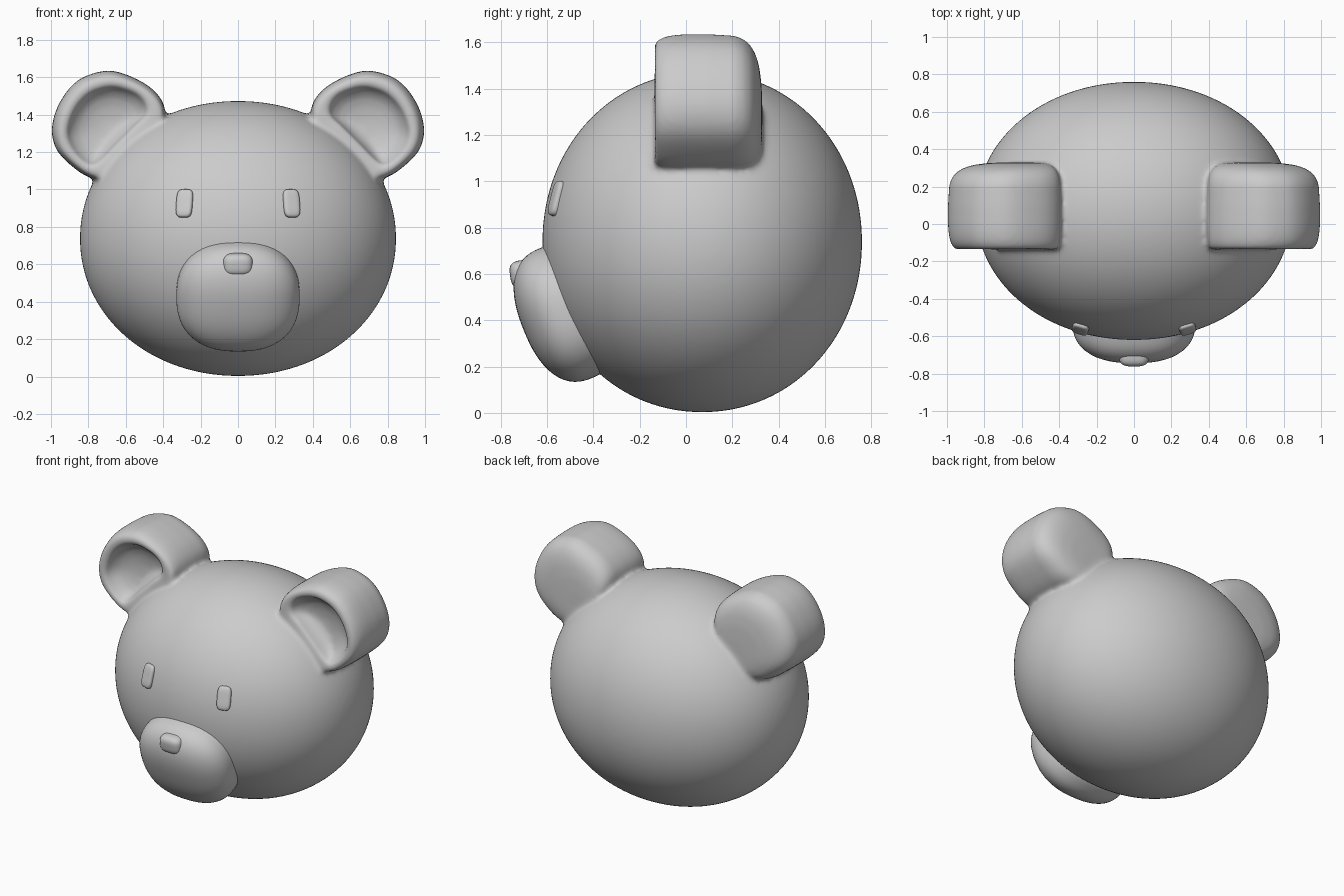
import bpy, bmesh, math
from mathutils import Vector, Matrix

if "Cube" in bpy.data.objects:
    bpy.data.objects.remove(bpy.data.objects["Cube"])

grey = bpy.data.materials.new("soft grey")
grey.diffuse_color = (0.6, 0.6, 0.6, 1)
grey.use_nodes = True
grey.node_tree.nodes["Principled BSDF"].inputs["Base Color"].default_value = grey.diffuse_color


def finish(name, bm):
    bmesh.ops.recalc_face_normals(bm, faces=bm.faces)
    me = bpy.data.meshes.new(name)
    bm.to_mesh(me)
    bm.free()
    me.materials.append(grey)
    me.polygons.foreach_set("use_smooth", [True] * len(me.polygons))
    ob = bpy.data.objects.new(name, me)
    bpy.context.collection.objects.link(ob)
    return ob


def blob(bm, centre, radii, power=2.0, pitch=0.0, yaw=0.0, seg=48):
    """Rounded box or ellipsoid: power 2 is an ellipsoid, higher is boxier."""
    vs = bmesh.ops.create_uvsphere(bm, u_segments=seg, v_segments=seg // 2, radius=1)["verts"]
    rot = Matrix.Rotation(yaw, 3, 'Z') @ Matrix.Rotation(pitch, 3, 'X')
    for v in vs:
        n = sum(abs(c) ** power for c in v.co) ** (1 / power)
        v.co = rot @ Vector([c / n * r for c, r in zip(v.co, radii)]) + Vector(centre)


def closed_curve(pts, steps=5):
    """Smooth closed curve through the points."""
    p = [Vector(q) for q in pts]
    n, out = len(p), []
    for i in range(n):
        a, b, c, d = p[i - 1], p[i], p[(i + 1) % n], p[(i + 2) % n]
        for k in range(steps):
            t = k / steps
            out.append(0.5 * (2 * b + (c - a) * t + (2 * a - 5 * b + 4 * c - d) * t * t
                              + (3 * b - a - 3 * c + d) * t ** 3))
    return out


# Ear outline and the outline of its hollow (x, z)
outer = closed_curve([(.39, 1.424), (.47, 1.547), (.656, 1.632), (.80, 1.612), (.896, 1.547),
                      (.97, 1.43), (.995, 1.31), (.965, 1.205), (.87, 1.11), (.78, 1.06),
                      (.68, 1.05), (.57, 1.16), (.45, 1.28)])
inner = closed_curve([(.49, 1.41), (.53, 1.50), (.65, 1.545), (.74, 1.535), (.81, 1.50),
                      (.87, 1.43), (.905, 1.34), (.905, 1.27), (.86, 1.19), (.79, 1.135),
                      (.74, 1.155), (.65, 1.245), (.56, 1.335)])
root, hollow_mid = Vector((.56, 1.20)), Vector((.69, 1.33))


def ear(bm, side):
    rings = []
    # rounded back, then body, then front rim
    for a in (85, 75, 62, 50, 38, 26, 14):
        s, c = math.sin(math.radians(a)) ** .5, math.cos(math.radians(a)) ** .5
        rings.append((outer, root, c, .095 + .235 * s))
    rings += [(outer, root, s, y) for s, y in
              ((1, .095), (1, 0), (.992, -.05), (.975, -.09), (.945, -.12), (.90, -.138))]
    # hollow
    rings += [(inner, hollow_mid, s, y) for s, y in
              ((1.04, -.135), (1, -.115), (.92, -.085), (.75, -.055), (.5, -.035), (.2, -.025))]
    loops = []
    for curve, mid, s, y in rings:
        pts = [mid + (q - mid) * s for q in curve]
        loops.append([bm.verts.new((side * q.x, y, q.y)) for q in pts])
    for l0, l1 in zip(loops, loops[1:]):
        for i in range(len(l0)):
            bm.faces.new((l0[i - 1], l0[i], l1[i], l1[i - 1]))
    bm.faces.new(loops[0])
    bm.faces.new(loops[-1])


# Head and ears, fused into one soft skin
bm = bmesh.new()
blob(bm, (0, .07, .738), (.845, .69, .735), 2.04, seg=128)
for side in (-1, 1):
    ear(bm, side)
head = finish("head_with_ears", bm)
rm = head.modifiers.new("fuse", 'REMESH')
rm.mode, rm.voxel_size, rm.use_smooth_shade = 'VOXEL', .014, True
sm = head.modifiers.new("soften", 'SMOOTH')
sm.factor, sm.iterations = .5, 10

# Muzzle, tilted to follow the face
bm = bmesh.new()
blob(bm, (0, -.52, .43), (.33, .195, .302), 2.4, pitch=math.radians(22), seg=64)
finish("muzzle", bm)

# Nose
bm = bmesh.new()
blob(bm, (0, -.70, .60), (.08, .06, .06), 3.2, pitch=math.radians(8))
finish("nose", bm)

# Eyes
for side, name in ((-1, "left_eye"), (1, "right_eye")):
    bm = bmesh.new()
    blob(bm, (side * .285, -.555, .925), (.045, .024, .077), 4,
         pitch=math.radians(-15), yaw=side * math.radians(17))
    finish(name, bm)
